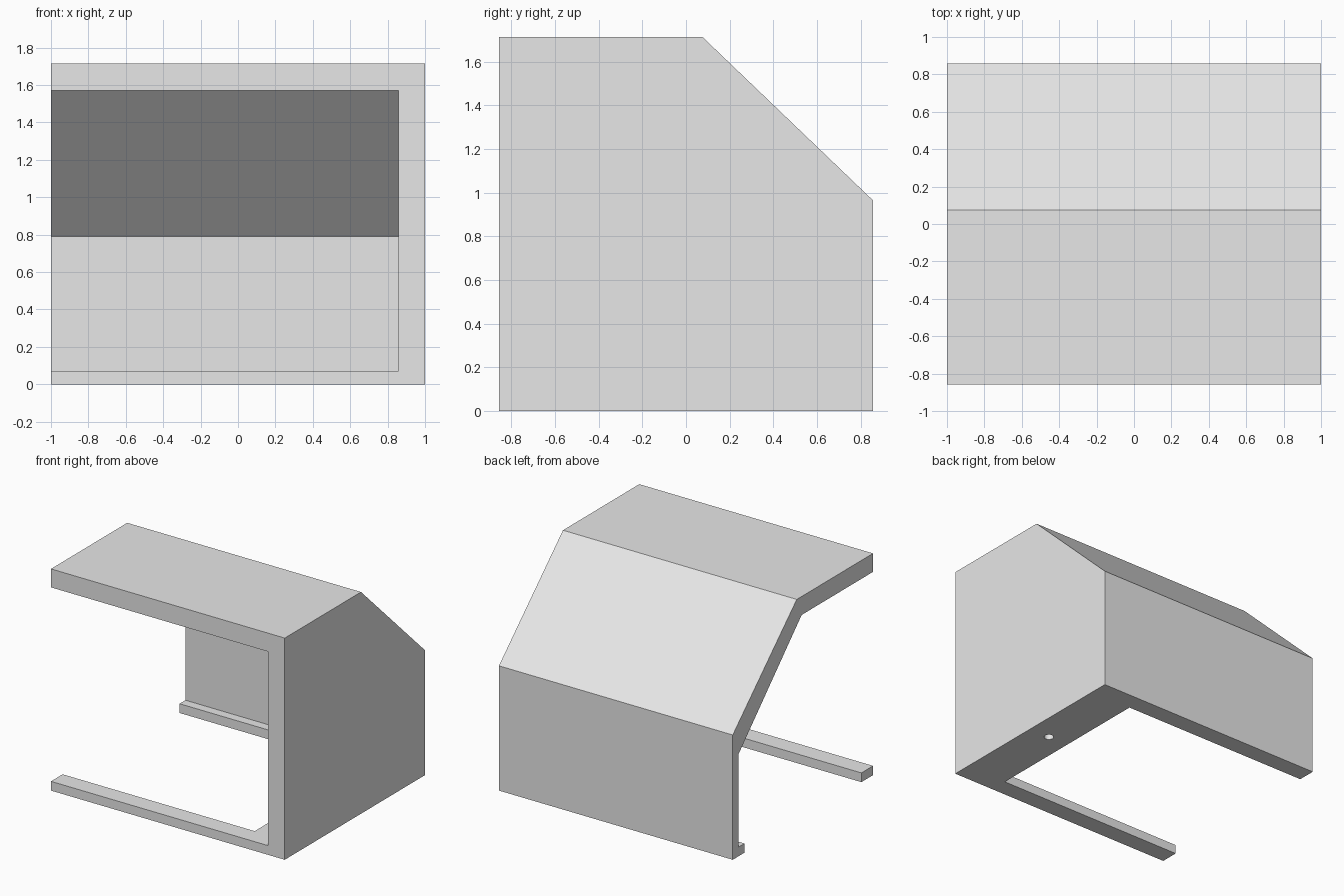
import bpy, bmesh

if "Cube" in bpy.data.objects:
    bpy.data.objects.remove(bpy.data.objects["Cube"], do_unlink=True)

U = 1 / 14          # one wall thickness
HALF = 12 * U       # half depth

grey = bpy.data.materials.new("light grey")
grey.use_nodes = True
grey.diffuse_color = (0.8, 0.8, 0.8, 1)
grey.node_tree.nodes["Principled BSDF"].inputs["Base Color"].default_value = (0.8, 0.8, 0.8, 1)


def extrude_profile(name, profile, x0, x1):
    """Extrude a (y, z) outline along x."""
    bm = bmesh.new()
    face = bm.faces.new([bm.verts.new((x0, y, z)) for y, z in profile])
    new = bmesh.ops.extrude_face_region(bm, geom=[face])["geom"]
    moved = [v for v in new if isinstance(v, bmesh.types.BMVert)]
    bmesh.ops.translate(bm, verts=moved, vec=(x1 - x0, 0, 0))
    bmesh.ops.recalc_face_normals(bm, faces=bm.faces)
    mesh = bpy.data.meshes.new(name)
    bm.to_mesh(mesh)
    bm.free()
    mesh.materials.append(grey)
    obj = bpy.data.objects.new(name, mesh)
    bpy.context.collection.objects.link(obj)
    return obj


def cut(target, cutter):
    cutter.hide_render = True
    cutter.hide_set(True)
    cutter.display_type = 'WIRE'
    mod = target.modifiers.new(cutter.name, 'BOOLEAN')
    mod.operation = 'DIFFERENCE'
    mod.solver = 'EXACT'
    mod.object = cutter
    bpy.context.view_layer.objects.active = target
    bpy.ops.object.modifier_apply(modifier=mod.name)
    bpy.data.objects.remove(cutter, do_unlink=True)


# Outer housing with sloped upper back
housing = extrude_profile("housing", [
    (-HALF, 0), (HALF, 0), (HALF, 0.965), (0.075, 2 * HALF), (-HALF, 2 * HALF)], -1, 1)

# Interior, open at the front and at one side
cut(housing, extrude_profile("interior_cutter", [
    (-1.2, U), (HALF - U, U), (HALF - U, 0.79), (0.015, 2 * HALF - 2 * U),
    (-1.2, 2 * HALF - 2 * U)], -1.2, 1 - 2 * U))

# Floor opening, leaving a three-sided rim
rim = HALF - 2 * U
cut(housing, extrude_profile("floor_cutter", [
    (-rim, -0.2), (rim, -0.2), (rim, 0.2), (-rim, 0.2)], -1.2, 1 - 5 * U))

# Small round cable hole in the floor beside the end wall
bpy.ops.mesh.primitive_cylinder_add(vertices=32, radius=U / 2, depth=0.3,
                                    location=(1 - 2.54 * U, 0, 0))
hole = bpy.context.object
hole.name = "cable_hole_cutter"
hole.data.materials.append(grey)
cut(housing, hole)
